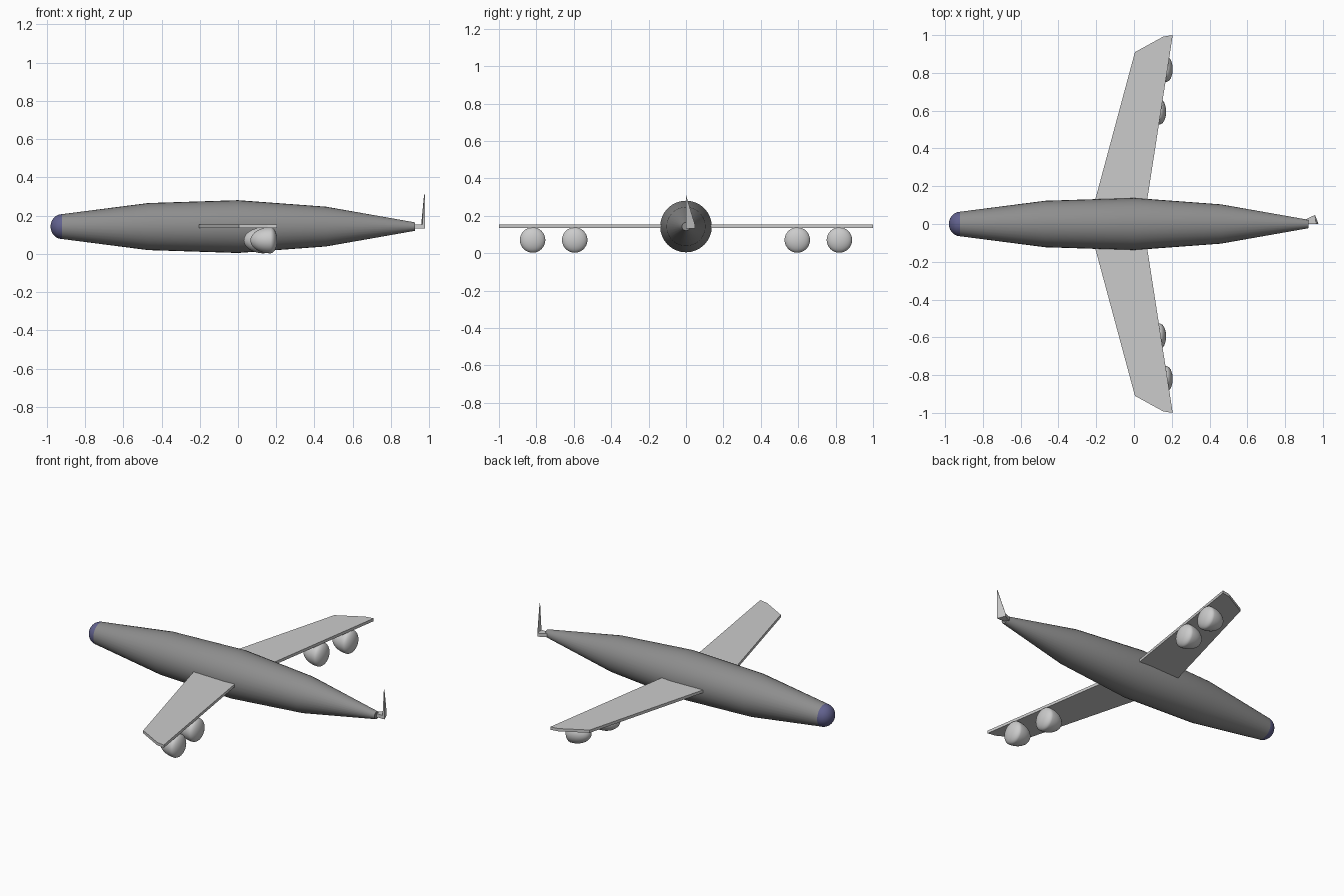
import bpy, bmesh, math

if "Cube" in bpy.data.objects:
    bpy.data.objects.remove(bpy.data.objects["Cube"])

AXIS_Z = 0.143


def paint(name, r, g, b):
    mat = bpy.data.materials.new(name)
    mat.diffuse_color = (r, g, b, 1)
    mat.use_nodes = True
    mat.node_tree.nodes["Principled BSDF"].inputs["Base Color"].default_value = mat.diffuse_color
    return mat


dark = paint("dark_grey", 0.27, 0.27, 0.27)
mid = paint("mid_grey", 0.58, 0.58, 0.58)
pod_grey = paint("pod_grey", 0.62, 0.62, 0.62)
blue = paint("nose_blue", 0.12, 0.12, 0.27)


def finish(name, bm, smooth=None, mat=None):
    bmesh.ops.recalc_face_normals(bm, faces=bm.faces[:])
    mesh = bpy.data.meshes.new(name)
    bm.to_mesh(mesh)
    bm.free()
    obj = bpy.data.objects.new(name, mesh)
    bpy.context.collection.objects.link(obj)
    if mat:
        mesh.materials.append(mat)
    if smooth is not None:
        bpy.ops.object.select_all(action='DESELECT')
        obj.select_set(True)
        bpy.context.view_layer.objects.active = obj
        bpy.ops.object.shade_smooth_by_angle(angle=math.radians(smooth))
    return obj


def lathe_x(name, profile, centre, sides=32, smooth=30, mat=None):
    """Revolve (x, radius) points around a lengthwise axis."""
    cx, cy, cz = centre
    bm = bmesh.new()
    verts = [bm.verts.new((cx + x, cy + r, cz)) for x, r in profile]
    edges = [bm.edges.new(pair) for pair in zip(verts, verts[1:])]
    bmesh.ops.spin(bm, geom=verts + edges, cent=centre, axis=(1, 0, 0),
                   angle=math.tau, steps=sides, use_duplicate=False)
    bmesh.ops.remove_doubles(bm, verts=bm.verts[:], dist=0.0002)
    return finish(name, bm, smooth, mat)


def hull(name, points, mat):
    bm = bmesh.new()
    for p in points:
        bm.verts.new(p)
    bmesh.ops.convex_hull(bm, input=bm.verts[:])
    return finish(name, bm, mat=mat)


def arc(x0, length, radius, start, end, steps=10):
    """Elliptical profile arc; angle 0 points towards -x."""
    angles = [math.radians(start + (end - start) * i / steps) for i in range(steps + 1)]
    return [(x0 - length * math.cos(a), radius * math.sin(a)) for a in angles]


# Fuselage with a faceted lengthwise taper
lathe_x("fuselage", [(-0.92, 0), (-0.92, 0.065), (-0.47, 0.123), (0, 0.138),
                     (0.46, 0.104), (0.925, 0.022), (0.925, 0)],
        (0, 0, AXIS_Z), smooth=20, mat=dark)

# Blue rounded nose
lathe_x("nose", arc(-0.92, 0.06, 0.065, 0, 90), (0, 0, AXIS_Z), mat=blue)

# Swept wings and the engine pods beneath them
WING = [(-0.24, 0), (0.005, 0.91), (0.155, 0.992), (0.205, 1.0), (0.05, 0)]
for side, label in ((1, "left"), (-1, "right")):
    bm = bmesh.new()
    face = bm.faces.new([bm.verts.new((x, side * y, 0.136)) for x, y in WING])
    ext = bmesh.ops.extrude_face_region(bm, geom=[face])
    for v in ext["geom"]:
        if isinstance(v, bmesh.types.BMVert):
            v.co.z += 0.017
    finish(label + "_wing", bm, mat=mid)

    for x, y, place in ((0.135, 0.595, "inner"), (0.17, 0.82, "outer")):
        pod = arc(0, 0.105, 0.068, 0, 90) + arc(0, 0.035, 0.068, 90, 180)[1:]
        lathe_x(f"{label}_{place}_engine", pod, (x, side * y, 0.071), mat=pod_grey)

# Small tail bracket and upright fin
hull("tail_bracket", [(x, y, z) for x, y in
                      ((0.91, 0.025), (0.958, 0.048), (0.975, 0), (0.92, 0))
                      for z in (0.132, 0.153)], mid)
hull("tail_fin", [(x, y, z) for x, y in ((0.958, 0.048), (0.964, 0.0), (0.977, 0.0))
                  for z in (0.132, 0.153)] + [(0.973, 0.0, 0.312), (0.977, 0.0, 0.312)], mid)
